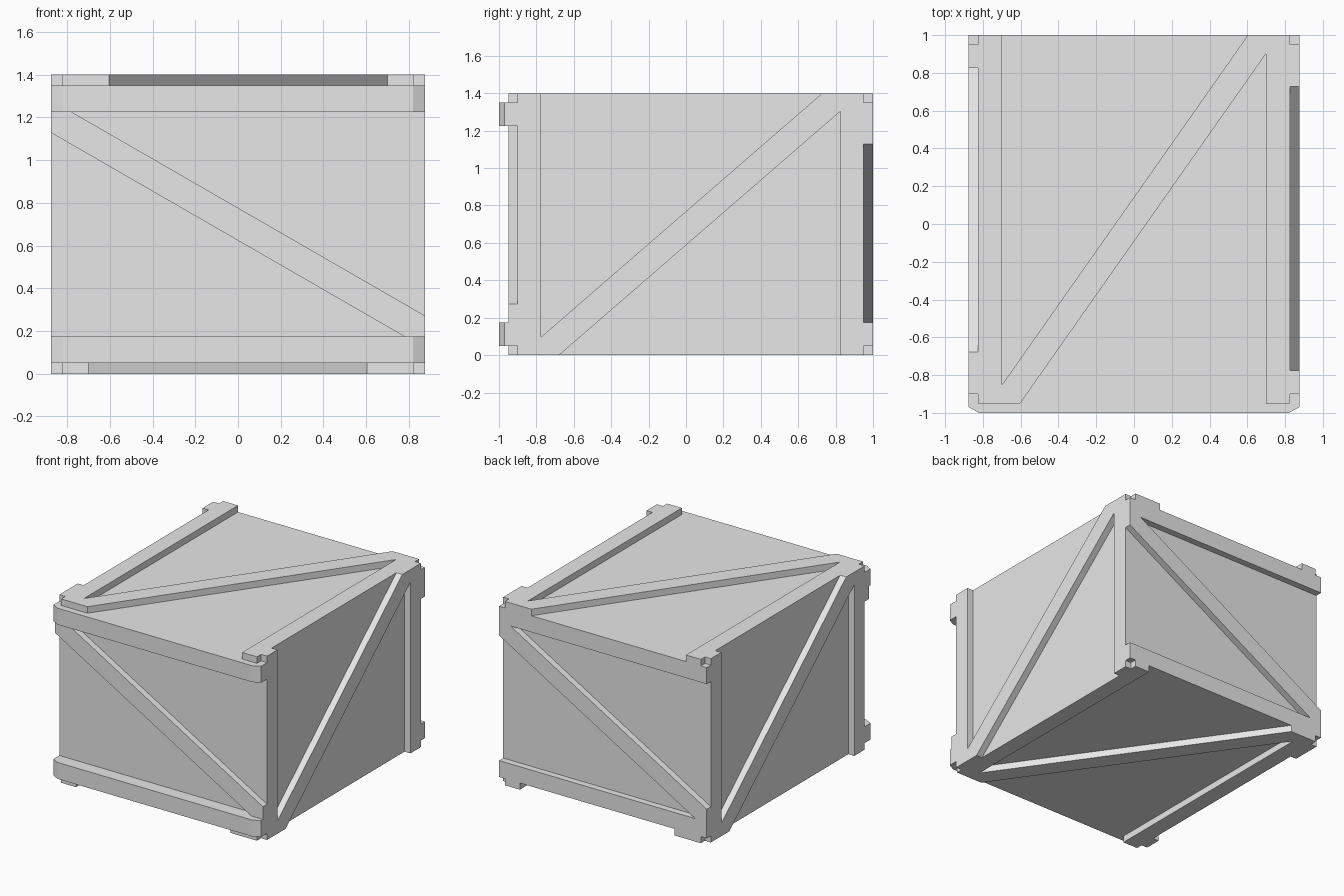
import bpy
import bmesh
from mathutils import Vector

if "Cube" in bpy.data.objects:
    bpy.data.objects.remove(bpy.data.objects["Cube"], do_unlink=True)

# Single flat material
grey = bpy.data.materials.new("light_grey")
grey.use_nodes = True
COLOR = (0.8, 0.8, 0.8, 1.0)
grey.diffuse_color = COLOR
grey.node_tree.nodes["Principled BSDF"].inputs["Base Color"].default_value = COLOR

X, Y, Z = Vector((1, 0, 0)), Vector((0, 1, 0)), Vector((0, 0, 1))
CENTER = Vector((0, 0.025, 0.7))
HALF = Vector((0.825, 0.925, 0.65))   # half size of the inner box
THICK = 0.05                          # board thickness
WIDTH = 0.125                         # board width
CUT = 0.097                           # brace end cut


def prism(name, outline, u, v, w, low, high):
    """Extrude a flat outline in the u-v plane from low to high along w."""
    bm = bmesh.new()
    base = [bm.verts.new(CENTER + u * a + v * b + w * low) for a, b in outline]
    face = bm.faces.new(base)
    moved = bmesh.ops.extrude_face_region(bm, geom=[face])["geom"]
    bmesh.ops.translate(bm, vec=w * (high - low),
                        verts=[g for g in moved if isinstance(g, bmesh.types.BMVert)])
    bmesh.ops.recalc_face_normals(bm, faces=bm.faces)
    mesh = bpy.data.meshes.new(name)
    bm.to_mesh(mesh)
    bm.free()
    mesh.materials.append(grey)
    obj = bpy.data.objects.new(name, mesh)
    bpy.context.collection.objects.link(obj)
    return obj


def rect(a0, a1, b0, b1):
    return [(a0, b0), (a1, b0), (a1, b1), (a0, b1)]


def size(axis):
    return abs(axis.dot(HALF)) 


# Inner box
prism("inner_box", rect(-HALF.x, HALF.x, -HALF.y, HALF.y), X, Y, Z, -HALF.z, HALF.z)

# Two boards and a diagonal brace per side: board direction, across, outward
SIDES = {
    "front": (X, Z, -Y), "back": (-X, Z, Y),
    "left": (Z, -Y, X), "right": (Z, Y, -X),
    "top": (Y, -X, Z), "bottom": (Y, X, -Z),
}
for side, (u, v, w) in SIDES.items():
    length = size(u) + THICK
    outer = size(v)
    inner = outer - WIDTH
    low, high = size(w), size(w) + THICK
    for label, sign in (("a", 1), ("b", -1)):
        edges = sorted((sign * inner, sign * outer))
        prism(f"{side}_board_{label}", rect(-length, length, *edges), u, v, w, low, high)
    brace = [(-length, inner), (CUT - length, inner), (length, CUT - inner),
             (length, -inner), (length - CUT, -inner), (-length, inner - CUT)]
    prism(f"{side}_brace", brace, u, v, w, low, high)

# Thicker front rails with bevelled ends
end = HALF.x + THICK
near = -HALF.y - THICK
rail = [(-end, near), (-end, near - 0.02), (-end + 0.055, near - THICK),
        (end - 0.055, near - THICK), (end, near - 0.02), (end, near)]
for label, z0 in (("lower", -HALF.z), ("upper", HALF.z - WIDTH)):
    prism(f"front_{label}_rail", rail, X, Y, Z, z0, z0 + WIDTH)
